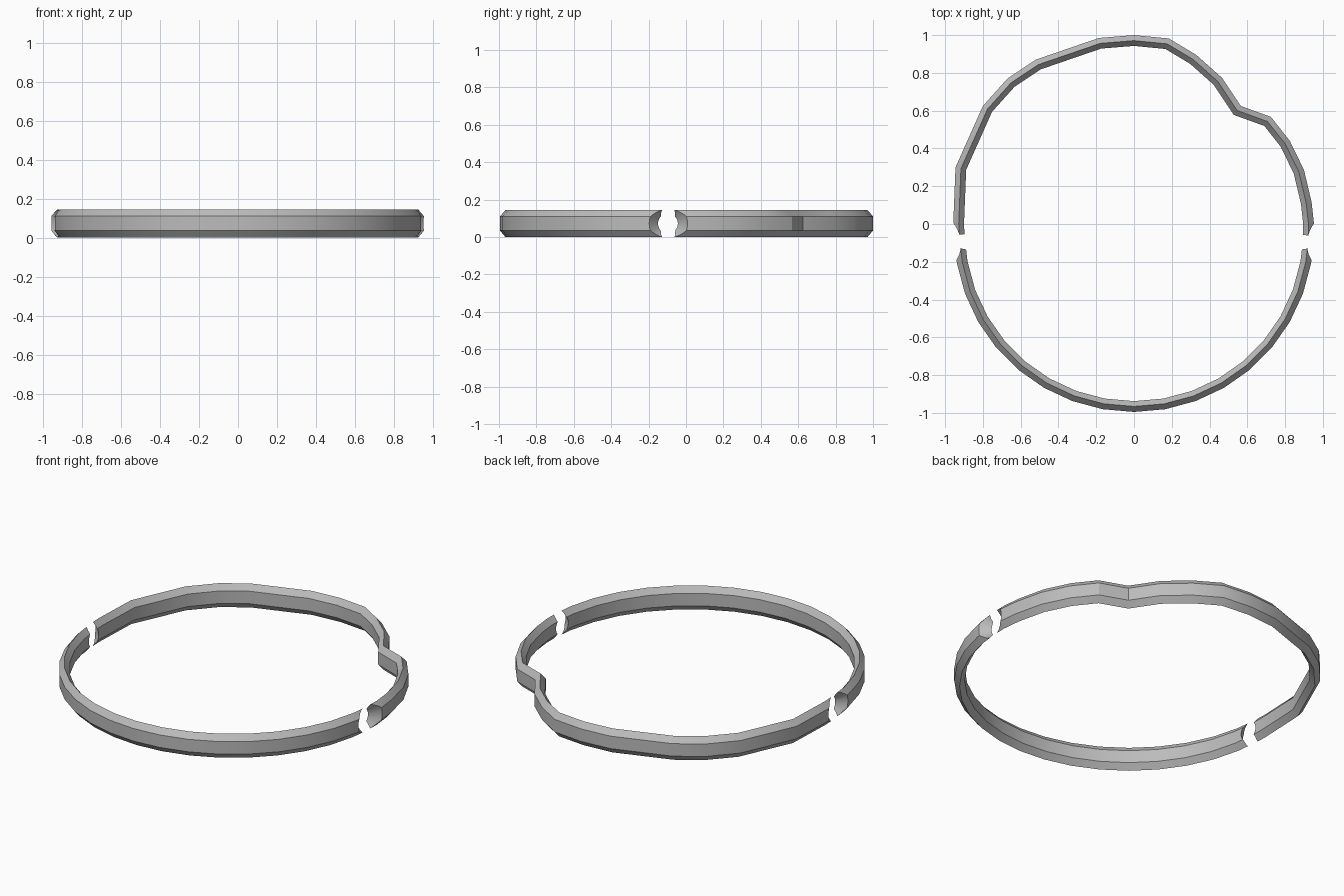
import bpy
import bmesh
import math
from mathutils import Vector, Matrix

cube = bpy.data.objects.get("Cube")
if cube:
    bpy.data.objects.remove(cube, do_unlink=True)

HEIGHT = 0.144
GAP_Y = -0.10          # centre line of the two side openings
# Hexagonal section: (distance in from the outer edge, height)
SECTION = [(0, 0.035), (0, 0.11), (0.029, HEIGHT),
           (0.057, 0.11), (0.057, 0.035), (0.029, 0)]

metal = bpy.data.materials.new("grey metal")
metal.use_nodes = True
grey = (0.5, 0.5, 0.5, 1)
metal.diffuse_color = grey
metal.node_tree.nodes["Principled BSDF"].inputs["Base Color"].default_value = grey


def new_object(name, bm):
    bmesh.ops.recalc_face_normals(bm, faces=bm.faces)
    mesh = bpy.data.meshes.new(name)
    bm.to_mesh(mesh)
    bm.free()
    mesh.materials.append(metal)
    obj = bpy.data.objects.new(name, mesh)
    bpy.context.collection.objects.link(obj)
    return obj


def sweep(name, path):
    """Sweep the section along a counter-clockwise path with mitred corners."""
    pts = [Vector(p) for p in path]
    bm = bmesh.new()
    rings = []
    for i, p in enumerate(pts):
        before = (p - pts[max(i - 1, 0)]).normalized()
        after = (pts[min(i + 1, len(pts) - 1)] - p).normalized()
        if i in (0, len(pts) - 1):
            inward = Vector((-1 if p.x > 0 else 1, 0))
        else:
            n1 = Vector((-before.y, before.x))
            n2 = Vector((-after.y, after.x))
            inward = (n1 + n2) / (1 + n1.dot(n2))
        rings.append([bm.verts.new((*(p + inward * d), z)) for d, z in SECTION])
    count = len(SECTION)
    for a, b in zip(rings, rings[1:]):
        for k in range(count):
            j = (k + 1) % count
            bm.faces.new((a[k], a[j], b[j], b[k]))
    bm.faces.new(rings[0])
    bm.faces.new(rings[-1])
    return new_object(name, bm)


def cone_cutter(side):
    """Countersink that opens the band on one side."""
    bm = bmesh.new()
    turn = Matrix.Rotation(side * math.pi / 2, 4, 'Y')
    place = Matrix.Translation((side * 0.935, GAP_Y, HEIGHT / 2))
    bmesh.ops.create_cone(bm, cap_ends=True, segments=24, radius1=0.034,
                          radius2=0.153, depth=0.13, matrix=place @ turn)
    obj = new_object("opening_cutter", bm)
    obj.hide_render = True
    return obj


# Front half: regular arc in ten degree steps
front_path = [(-0.95, GAP_Y)]
for deg in range(-80, 81, 10):
    a = math.radians(deg)
    front_path.append((0.952 * math.sin(a), -0.043 - 0.952 * math.cos(a)))
front_path.append((0.95, GAP_Y))

# Back half: uneven outline with a notch on the left
back_path = [(0.95, GAP_Y), (0.953, 0), (0.94, 0.117), (0.90, 0.286),
             (0.825, 0.44), (0.725, 0.567), (0.565, 0.625), (0.465, 0.775),
             (0.33, 0.895), (0.185, 0.982), (0, 1), (-0.185, 0.985),
             (-0.52, 0.87), (-0.67, 0.77), (-0.80, 0.625), (-0.945, 0.30),
             (-0.957, 0), (-0.952, GAP_Y)]

bands = [sweep("front_band", front_path), sweep("back_band", back_path)]
cutters = [cone_cutter(s) for s in (1, -1)]

# Cut the flared ends, then bake the result
for band in bands:
    for cutter in cutters:
        mod = band.modifiers.new("opening", 'BOOLEAN')
        mod.operation = 'DIFFERENCE'
        mod.solver = 'EXACT'
        mod.object = cutter
bpy.context.view_layer.update()
graph = bpy.context.evaluated_depsgraph_get()
baked = [bpy.data.meshes.new_from_object(b.evaluated_get(graph)) for b in bands]
for band, mesh in zip(bands, baked):
    band.modifiers.clear()
    band.data = mesh
    mesh.materials.clear()
    mesh.materials.append(metal)
for cutter in cutters:
    bpy.data.objects.remove(cutter, do_unlink=True)

# Smooth along the bands, crisp section edges
bpy.ops.object.select_all(action='DESELECT')
for band in bands:
    band.select_set(True)
bpy.context.view_layer.objects.active = bands[0]
bpy.ops.object.shade_smooth_by_angle(angle=math.radians(30))
